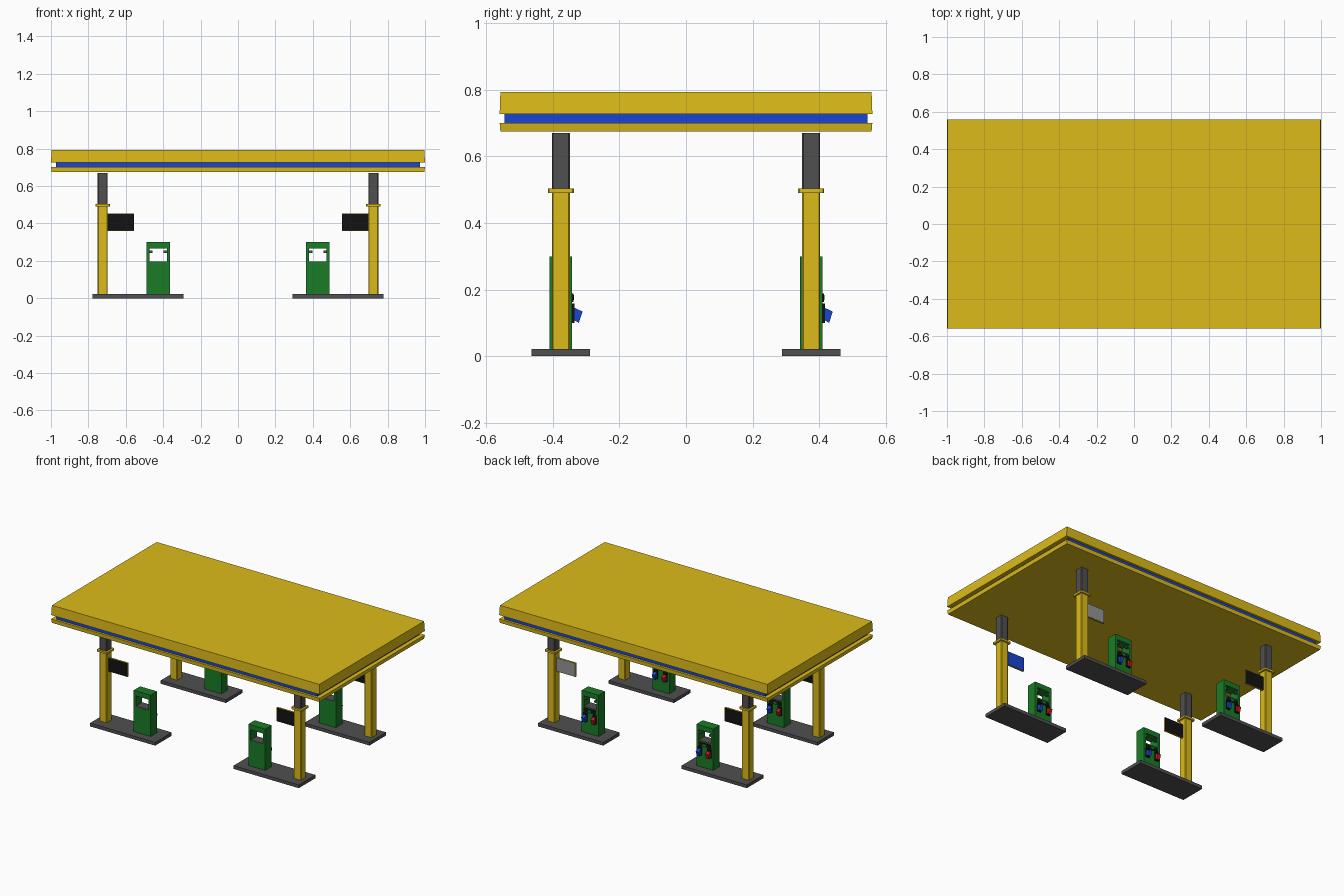
import bpy, bmesh
from mathutils import Matrix

if "Cube" in bpy.data.objects:
    bpy.data.objects.remove(bpy.data.objects["Cube"])


def mat(name, r, g, b):
    m = bpy.data.materials.new(name)
    m.diffuse_color = (r, g, b, 1)
    m.use_nodes = True
    m.node_tree.nodes["Principled BSDF"].inputs["Base Color"].default_value = m.diffuse_color
    return m


YELLOW = mat("yellow", 0.72, 0.50, 0.01)
BLUE = mat("blue", 0.01, 0.06, 0.65)
GREEN = mat("green", 0.01, 0.20, 0.02)
RED = mat("red", 0.55, 0.01, 0.02)
BLACK = mat("black", 0.006, 0.006, 0.006)
DARK = mat("dark_grey", 0.08, 0.08, 0.08)
GREY = mat("light_grey", 0.3, 0.3, 0.3)


def finish(name, bm, material):
    bmesh.ops.recalc_face_normals(bm, faces=bm.faces)
    me = bpy.data.meshes.new(name)
    bm.to_mesh(me)
    bm.free()
    me.materials.append(material)
    ob = bpy.data.objects.new(name, me)
    bpy.context.collection.objects.link(ob)
    return ob


def box(name, x, y, z, material, top=1.0, bottom=1.0):
    """Box from (min, max) ranges; top and bottom scale the end outlines."""
    bm = bmesh.new()
    bmesh.ops.create_cube(bm, size=1)
    for v in bm.verts:
        s = top if v.co.z > 0 else bottom
        v.co = ((x[0] + x[1]) / 2 + v.co.x * s * (x[1] - x[0]),
                (y[0] + y[1]) / 2 + v.co.y * s * (y[1] - y[0]),
                z[1] if v.co.z > 0 else z[0])
    return finish(name, bm, material)


def post(name, cx, cy, half, z0, z1, chamfer, material):
    """Square post with chamfered corners."""
    c = half - chamfer
    pts = [(half, -c), (half, c), (c, half), (-c, half),
           (-half, c), (-half, -c), (-c, -half), (c, -half)]
    bm = bmesh.new()
    face = bm.faces.new([bm.verts.new((cx + px, cy + py, z0)) for px, py in pts])
    ext = bmesh.ops.extrude_face_region(bm, geom=[face])
    verts = [g for g in ext["geom"] if isinstance(g, bmesh.types.BMVert)]
    bmesh.ops.translate(bm, verts=verts, vec=(0, 0, z1 - z0))
    return finish(name, bm, material)


def side_prism(name, cx, width, profile, material):
    """Profile in the y-z plane extruded along x."""
    bm = bmesh.new()
    face = bm.faces.new([bm.verts.new((cx - width / 2, y, z)) for y, z in profile])
    ext = bmesh.ops.extrude_face_region(bm, geom=[face])
    verts = [g for g in ext["geom"] if isinstance(g, bmesh.types.BMVert)]
    bmesh.ops.translate(bm, verts=verts, vec=(width, 0, 0))
    return finish(name, bm, material)


def pump(cx, cy, tag):
    y = (cy - 0.034, cy + 0.034)
    yb = y[1]
    # cabinet with a see-through opening near the top
    box("pump_cabinet" + tag, (cx - 0.063, cx + 0.063), y, (0.022, 0.193), GREEN)
    box("pump_header" + tag, (cx - 0.063, cx + 0.063), y, (0.266, 0.3), GREEN)
    for s in (-1, 1):
        box("pump_upright" + tag, sorted((cx + s * 0.047, cx + s * 0.063)), y, (0.193, 0.266), GREEN)
        box("opening_bracket" + tag, sorted((cx + s * 0.03, cx + s * 0.047)),
            (yb - 0.02, yb), (0.242, 0.254), DARK)
    box("opening_shelf" + tag, (cx - 0.047, cx + 0.047), y, (0.193, 0.197), DARK)
    # controls on the service side
    box("control_panel" + tag, (cx - 0.045, cx + 0.045), (yb, yb + 0.004), (0.163, 0.188), BLACK)
    box("control_button" + tag, (cx - 0.012, cx + 0.012), (yb + 0.004, yb + 0.006), (0.168, 0.183), GREEN)
    # one blue and one red nozzle
    for s, m, colour in ((1, BLUE, "blue"), (-1, RED, "red")):
        nx = cx + s * 0.035
        box("nozzle_holder" + tag, (nx - 0.014, nx + 0.014), (yb, yb + 0.007), (0.1, 0.158), BLACK)
        side_prism(colour + "_nozzle" + tag, nx, 0.022,
                   [(yb + 0.006, 0.108), (yb + 0.02, 0.1), (yb + 0.031, 0.134), (yb + 0.007, 0.145)], m)


def station(sx, sy):
    tag = ("_right" if sx > 0 else "_left") + ("_back" if sy > 0 else "_front")
    px, cy = sx * 0.724, sy * 0.376
    box("island" + tag, sorted((sx * 0.292, sx * 0.778)), (cy - 0.088, cy + 0.088), (0, 0.022), DARK)
    # column
    post("column" + tag, px, cy, 0.027, 0.022, 0.49, 0.004, YELLOW)
    post("column_collar" + tag, px, cy, 0.039, 0.49, 0.503, 0.004, YELLOW)
    post("column_upper" + tag, px, cy, 0.027, 0.503, 0.671, 0.004, DARK)
    # sign board with framed panels on both faces
    x0, x1 = sorted((sx * 0.555, sx * 0.698))
    box("sign_frame" + tag, (x0, x1), (cy - 0.005, cy + 0.005), (0.36, 0.453), YELLOW)
    back = BLACK if sx < 0 else (GREY if sy > 0 else BLUE)
    box("sign_front_panel" + tag, (x0 + 0.002, x1 - 0.002), (cy - 0.007, cy - 0.005), (0.362, 0.451), BLACK)
    box("sign_back_panel" + tag, (x0 + 0.002, x1 - 0.002), (cy + 0.005, cy + 0.007), (0.362, 0.451), back)
    pump(sx * 0.427, cy, tag)


# canopy: two tapered slabs around a recessed blue band
box("canopy_top", (-1, 1), (-0.56, 0.56), (0.727, 0.793), YELLOW, top=0.996)
box("canopy_band", (-0.972, 0.972), (-0.545, 0.545), (0.701, 0.727), BLUE)
box("canopy_bottom", (-1, 1), (-0.56, 0.56), (0.675, 0.701), YELLOW, bottom=0.996)

# four pump islands
for sx in (-1, 1):
    for sy in (-1, 1):
        station(sx, sy)
